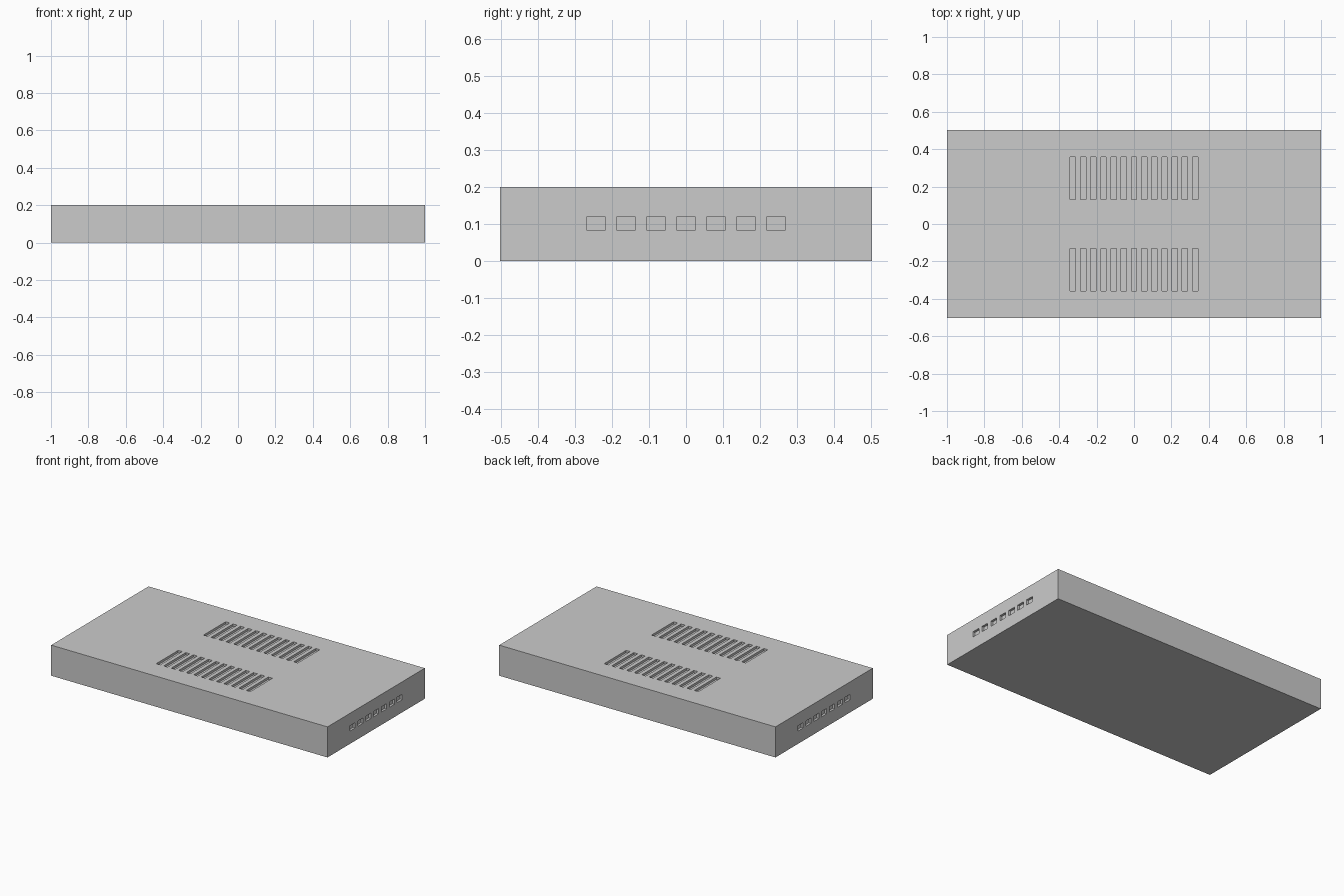
import bpy, bmesh
from mathutils import Matrix, Vector

if "Cube" in bpy.data.objects:
    bpy.data.objects.remove(bpy.data.objects["Cube"])


def add_box(bm, center, size):
    m = Matrix.Translation(center) @ Matrix.Diagonal((*size, 1))
    bmesh.ops.create_cube(bm, size=1, matrix=m)


def make_object(name, bm):
    mesh = bpy.data.meshes.new(name)
    bm.to_mesh(mesh)
    bm.free()
    ob = bpy.data.objects.new(name, mesh)
    bpy.context.collection.objects.link(ob)
    return ob


LX, LY, H = 2.0, 1.006, 0.2
DEPTH = 0.015

# Flat rectangular housing
bm = bmesh.new()
add_box(bm, Vector((0, 0, H / 2)), (LX, LY, H))
housing = make_object("housing", bm)

# Cutter: two rows of 13 top vents, 7 ports on each end
bm = bmesh.new()
for side in (-1, 1):
    for i in range(13):
        add_box(bm, Vector(((i - 6) * 0.0544, side * 0.245, H)), (0.029, 0.228, 2 * DEPTH))
    for i in range(7):
        add_box(bm, Vector((side * LX / 2, (i - 3) * 0.081, 0.101)), (2 * DEPTH, 0.052, 0.035))
cutter = make_object("vent_cutter", bm)
cutter.hide_render = True
cutter.hide_viewport = True
cutter.display_type = 'WIRE'

cut = housing.modifiers.new("vents", 'BOOLEAN')
cut.operation = 'DIFFERENCE'
cut.solver = 'EXACT'
cut.object = cutter
